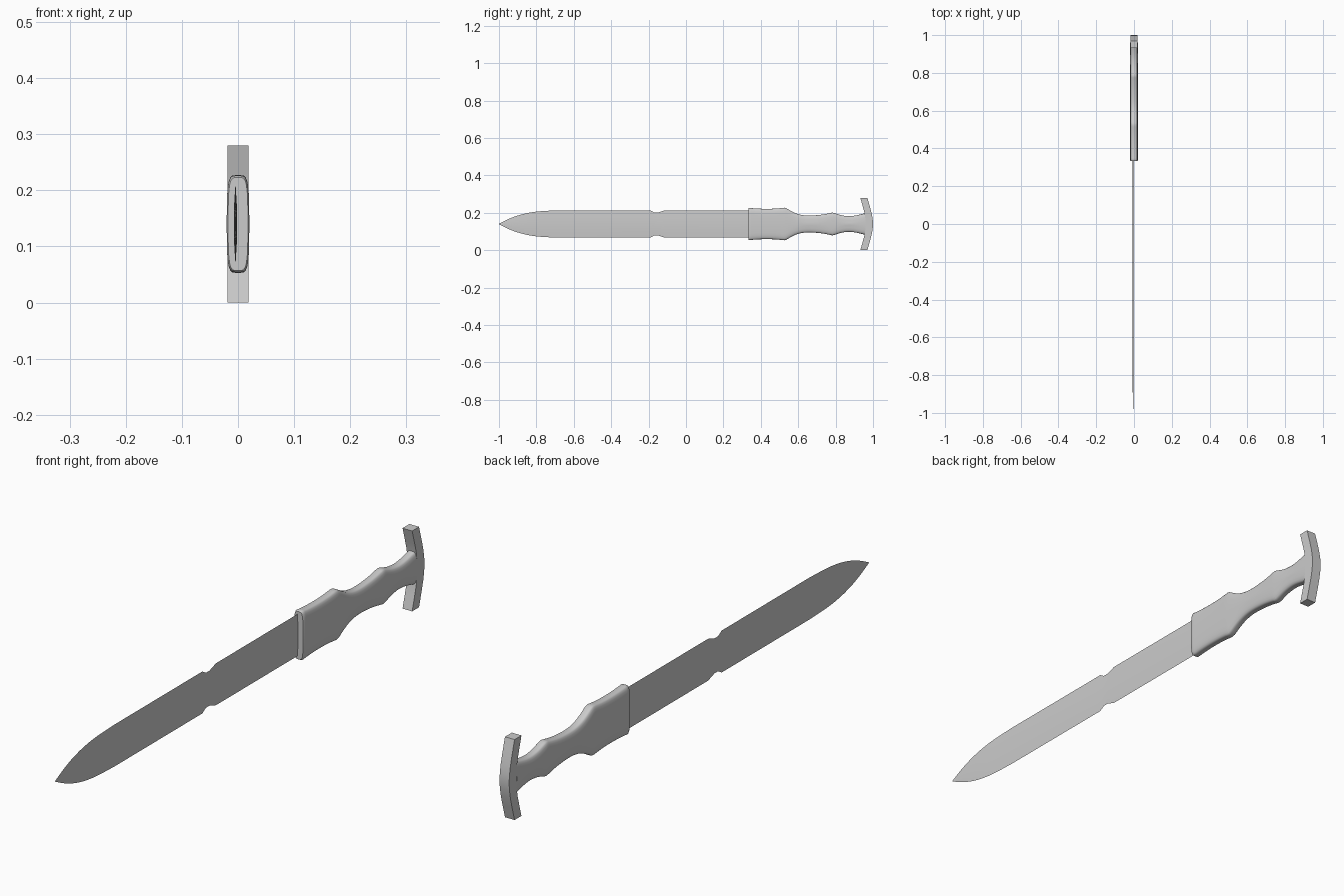
import bpy, bmesh, math

if "Cube" in bpy.data.objects:
    bpy.data.objects.remove(bpy.data.objects["Cube"])

CZ = 0.14  # height of the long axis


def finish(name, bm, angle=None):
    bmesh.ops.remove_doubles(bm, verts=bm.verts, dist=1e-5)
    bmesh.ops.recalc_face_normals(bm, faces=bm.faces)
    me = bpy.data.meshes.new(name)
    bm.to_mesh(me)
    bm.free()
    ob = bpy.data.objects.new(name, me)
    bpy.context.collection.objects.link(ob)
    if angle:
        bpy.ops.object.select_all(action='DESELECT')
        ob.select_set(True)
        bpy.context.view_layer.objects.active = ob
        bpy.ops.object.shade_smooth_by_angle(angle=math.radians(angle))
    return ob


def loft(name, rings, angle=None):
    """Skin a list of closed rings and cap both ends."""
    bm = bmesh.new()
    rows = [[bm.verts.new(p) for p in r] for r in rings]
    n = len(rows[0])
    for a, b in zip(rows, rows[1:]):
        for i in range(n):
            j = (i + 1) % n
            bm.faces.new((a[i], a[j], b[j], b[i]))
    bm.faces.new(rows[0])
    bm.faces.new(rows[-1])
    return finish(name, bm, angle)


def interp(points, steps):
    """Catmull-Rom through one stretch of profile points."""
    p = [points[0]] + points + [points[-1]]
    out = []
    for k in range(1, len(p) - 2):
        for s in range(steps):
            t = s / steps
            out.append(tuple(0.5 * (2 * b + (c - a) * t + (2 * a - 5 * b + 4 * c - d) * t * t
                                    + (3 * b - a - 3 * c + d) * t ** 3)
                             for a, b, c, d in zip(*p[k - 1:k + 3])))
    return out + [points[-1]]


# Blade: thin bevelled section, leaf point and a small notch in both edges
tip = interp([(-1.0, 0.001), (-0.95, 0.026), (-0.9, 0.045), (-0.84, 0.060),
              (-0.77, 0.069), (-0.67, 0.073)], 3)
outline = tip + [(-0.19, 0.073), (-0.17, 0.061), (-0.15, 0.061), (-0.115, 0.073), (0.37, 0.073)]
BX, BT = -0.0045, 0.0027
rings = []
for y, h in outline:
    f = min(0.03, h * 0.45)
    t = BT * min(1, h / 0.06)
    rings.append([(BX, y, CZ + h), (BX + t, y, CZ + f), (BX + t, y, CZ - f),
                  (BX, y, CZ - h), (BX - t, y, CZ - f), (BX - t, y, CZ + f)])
loft("blade", rings, 20)


# Grip: flattened rounded section following a waisted profile
def grip_ring(y, h, w=1.0):
    side = [(0.0195, h - 0.036), (0.0183, h - 0.022), (0.0165, h - 0.011),
            (0.0138, h - 0.0045), (0.0105, h - 0.001), (0.005, h)]
    half = [(0.0203, 0)] + side
    quad = [(x * w, z) for x, z in half]
    right = [(x, -z) for x, z in reversed(quad[1:])] + quad
    return [(x, y, CZ + z) for x, z in right] + [(-x, y, CZ + z) for x, z in reversed(right)]


guard = interp([(0.338, 0.086), (0.38, 0.0825), (0.43, 0.081), (0.48, 0.0825), (0.525, 0.087)], 3)
upper = interp([(0.535, 0.085), (0.58, 0.060), (0.62, 0.048), (0.66, 0.045),
                (0.71, 0.048), (0.75, 0.054), (0.783, 0.061)], 3)
lower = interp([(0.792, 0.059), (0.83, 0.047), (0.87, 0.042), (0.91, 0.046), (0.96, 0.058)], 3)
rings = [grip_ring(0.333, 0.083, 0.88)]
rings += [grip_ring(y, h) for y, h in guard + upper + lower]
loft("grip", rings, 40)

# Pommel: bowed crossbar closing the end of the grip
outer = [(0.97, 0.14), (0.984, 0.09), (0.993, 0.055), (0.998, 0.027), (1.0, 0)]
inner = [(0.932, 0.14), (0.946, 0.09), (0.954, 0.06), (0.958, 0.03), (0.96, 0)]
mirror = lambda pts: pts + [(y, -z) for y, z in reversed(pts[:-1])]
rings = [[(-0.0185, yo, CZ + zo), (0.0185, yo, CZ + zo),
          (0.0185, yi, CZ + zi), (-0.0185, yi, CZ + zi)]
         for (yo, zo), (yi, zi) in zip(mirror(outer), mirror(inner))]
loft("pommel", rings, 30)
